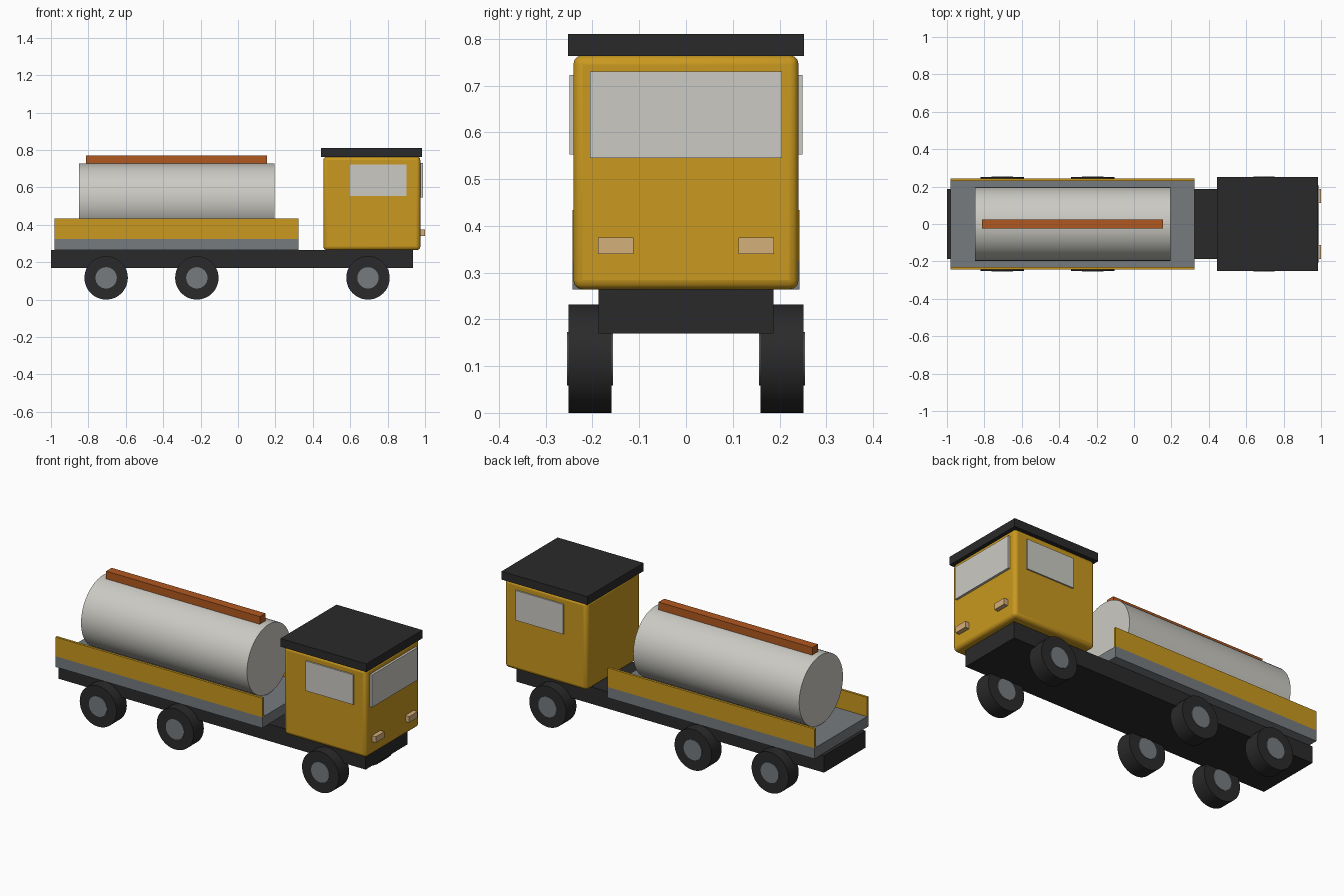
import bpy
import math

cube = bpy.data.objects.get("Cube")
if cube:
    bpy.data.objects.remove(cube, do_unlink=True)


def material(name, r, g, b):
    """Flat material from display colour values, stored as linear."""
    colour = [(c / 255) ** 2.2 for c in (r, g, b)] + [1]
    m = bpy.data.materials.new(name)
    m.use_nodes = True
    m.diffuse_color = colour
    bsdf = next(n for n in m.node_tree.nodes if n.type == "BSDF_PRINCIPLED")
    bsdf.inputs["Base Color"].default_value = colour
    return m


yellow = material("yellow paint", 200, 151, 36)
black = material("black", 46, 46, 47)
grey = material("steel grey", 117, 122, 126)
silver = material("pale silver", 202, 201, 194)
orange = material("orange", 176, 88, 37)
amber = material("lamp amber", 212, 174, 122)


def box(name, mat, x, y, z, bevel=0):
    """Box from its (min, max) range along each axis."""
    bpy.ops.mesh.primitive_cube_add(size=1, location=[sum(r) / 2 for r in (x, y, z)])
    ob = bpy.context.object
    ob.name = name
    ob.scale = [r[1] - r[0] for r in (x, y, z)]
    bpy.ops.object.transform_apply(location=False, rotation=False, scale=True)
    ob.data.materials.append(mat)
    if bevel:
        mod = ob.modifiers.new("rounded_edges", "BEVEL")
        mod.width, mod.segments = bevel, 3
        bpy.ops.object.shade_smooth_by_angle(angle=math.radians(35))
    return ob


def cylinder(name, mat, radius, depth, location, axis):
    turn = (0, math.pi / 2, 0) if axis == "x" else (math.pi / 2, 0, 0)
    bpy.ops.mesh.primitive_cylinder_add(vertices=48, radius=radius, depth=depth,
                                        location=location, rotation=turn)
    ob = bpy.context.object
    ob.name = name
    ob.data.materials.append(mat)
    bpy.ops.object.shade_smooth_by_angle(angle=math.radians(35))
    return ob


# Chassis and load bed
box("chassis", black, (-1, 0.935), (-0.187, 0.187), (0.17, 0.266))
box("load_bed", grey, (-0.98, 0.323), (-0.243, 0.243), (0.264, 0.325))

# Tank with its top walkway
cylinder("tank", silver, 0.197, 1.045, (-0.328, 0, 0.531), "x")
box("tank_walkway", orange, (-0.813, 0.155), (-0.025, 0.025), (0.722, 0.77))

# Cab, roof and windscreen
box("cab", yellow, (0.456, 0.975), (-0.241, 0.241), (0.264, 0.765), bevel=0.02)
box("cab_roof", black, (0.444, 0.985), (-0.252, 0.252), (0.763, 0.81))
box("windscreen", silver, (0.97, 0.988), (-0.205, 0.205), (0.545, 0.73))

# Paired parts on both sides
for side, s in (("left", 1), ("right", -1)):
    def span(a, b):
        return sorted((s * a, s * b))

    box(f"{side}_side_board", yellow, (-0.98, 0.323), span(0.229, 0.243), (0.325, 0.434))
    box(f"{side}_window", silver, (0.6, 0.9), span(0.236, 0.249), (0.553, 0.723))
    box(f"{side}_headlight", amber, (0.97, 1.0), span(0.112, 0.188), (0.34, 0.375))
    for place, x in (("rear", -0.705), ("middle", -0.22), ("front", 0.695)):
        cylinder(f"{place}_{side}_tyre", black, 0.116, 0.092, (x, s * 0.205, 0.116), "y")
        cylinder(f"{place}_{side}_hub", grey, 0.057, 0.098, (x, s * 0.205, 0.116), "y")
